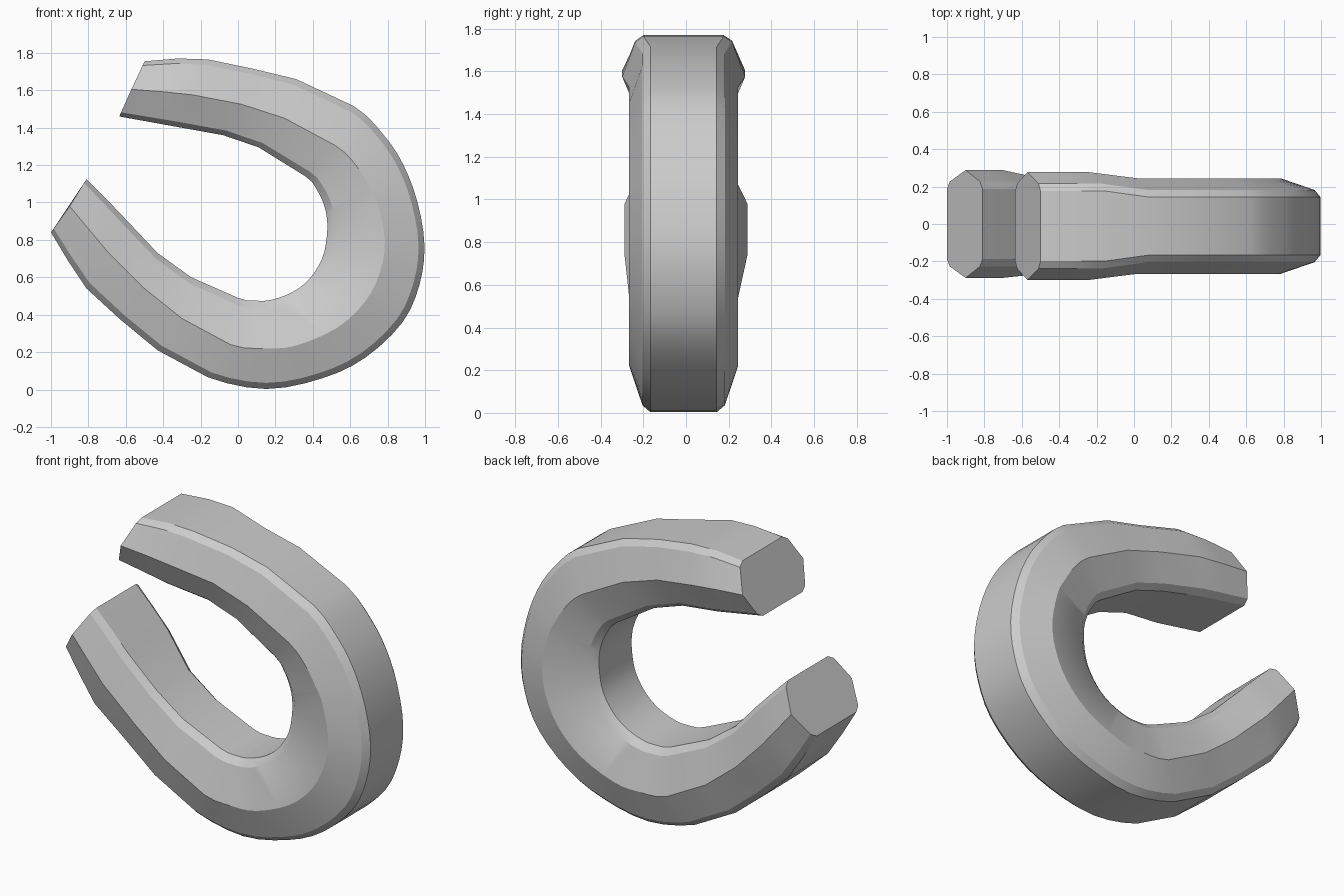
import bpy, bmesh, math
from mathutils import Vector

if "Cube" in bpy.data.objects:
    bpy.data.objects.remove(bpy.data.objects["Cube"])

# Rails (x, z) along the outer rim, side ridge and inner rim, top tip to lower tip
outer = [(-.50, 1.755), (-.32, 1.77), (-.16, 1.765), (.08, 1.715), (.31, 1.66),
         (.62, 1.515), (.78, 1.36), (.885, 1.20), (.96, 1.0), (.997, .77), (.97, .56),
         (.88, .36), (.68, .17), (.45, .06), (.15, .003), (-.16, .065),
         (-.43, .21), (-.63, .375), (-.81, .54), (-.91, .69), (-1, .84)]
ridge = [(-.57, 1.605), (-.40, 1.592), (-.24, 1.575), (.02, 1.525), (.25, 1.45),
         (.52, 1.305), (.63, 1.20), (.70, 1.09), (.745, 1.0), (.785, .80), (.76, .63),
         (.68, .47), (.53, .33), (.31, .235), (.15, .22), (-.04, .24),
         (-.30, .38), (-.50, .54), (-.70, .74), (-.80, .86), (-.90, .98)]
inner = [(-.635, 1.46), (-.48, 1.432), (-.33, 1.405), (-.08, 1.36), (.11, 1.295),
         (.36, 1.14), (.42, 1.07), (.455, 1.0), (.475, .92), (.475, .82), (.45, .70),
         (.38, .59), (.29, .52), (.18, .48), (.10, .475), (0, .49),
         (-.25, .60), (-.43, .73), (-.60, .91), (-.705, 1.02), (-.81, 1.125)]
last = len(outer) - 1
rails = [[Vector(p) for p in rail] for rail in (outer, ridge, inner)]


def rail_point(rail, i, t):
    """Rounded through the bend, straight along the two arms."""
    a, b = rail[i], rail[min(i + 1, last)]
    if not 5 <= i <= 14:
        return a.lerp(b, t)
    m0, m1 = (b - rail[i - 1]) / 2, (rail[i + 2] - a) / 2
    return (a * (2*t**3 - 3*t**2 + 1) + m0 * (t**3 - 2*t**2 + t)
            + b * (3*t**2 - 2*t**3) + m1 * (t**3 - t**2))


def flare(i):
    return 1.0 if i <= 2 or i >= 18 else 0.0


# Loft the chamfered six-sided section along the rails
bm = bmesh.new()
rings = []
for i in range(last + 1):
    for t in ((0, 1/3, 2/3) if 5 <= i <= 14 else (0,)):
        o, r, n = [rail_point(rail, i, t) for rail in rails]
        f = flare(i) * (1 - t) + flare(i + 1) * t
        rim, cham, wide = .155 + .033*f, .193 + .034*f, .255 + .033*f
        y0 = 0 if i >= 18 else -.011
        half = [(o, rim), (o.lerp(r, .15), cham), (r, wide),
                (n.lerp(r, .15), cham), (n, rim)]
        loop = [(p, -w) for p, w in half] + [(p, w) for p, w in reversed(half)]
        rings.append([bm.verts.new((p.x, y + y0, p.y)) for p, y in loop])
for a, b in zip(rings, rings[1:]):
    for k in range(len(a)):
        j = (k + 1) % len(a)
        bm.faces.new((a[k], a[j], b[j], b[k]))

# Flat tips
bm.faces.new(rings[0])
bm.faces.new(rings[-1])
bmesh.ops.recalc_face_normals(bm, faces=bm.faces)
mesh = bpy.data.meshes.new("open_ring")
bm.to_mesh(mesh)
bm.free()
ring = bpy.data.objects.new("open_ring", mesh)
bpy.context.collection.objects.link(ring)
bpy.context.view_layer.objects.active = ring
ring.select_set(True)
bpy.ops.object.shade_smooth_by_angle(angle=math.radians(28))
